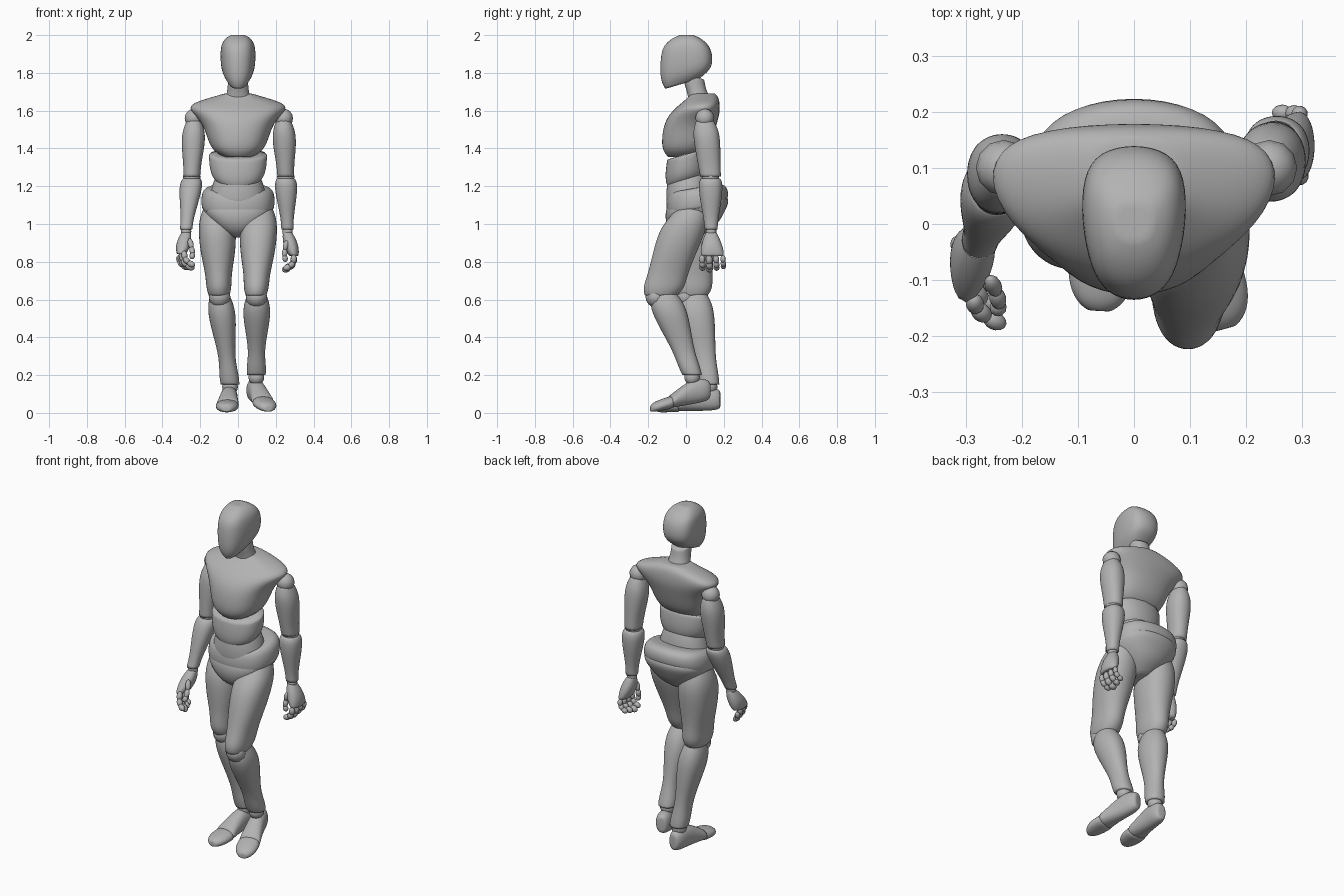
import bpy
import bmesh
import math
from mathutils import Vector, Matrix

cube = bpy.data.objects.get("Cube")
if cube:
    bpy.data.objects.remove(cube, do_unlink=True)

X, Y, Z = Vector((1, 0, 0)), Vector((0, 1, 0)), Vector((0, 0, 1))
SIDES = 12

grey = bpy.data.materials.new("matte grey")
grey.use_nodes = True
grey.diffuse_color = (0.45, 0.45, 0.45, 1)
grey.node_tree.nodes["Principled BSDF"].inputs["Base Color"].default_value = grey.diffuse_color


def finish(name, bm, levels=0):
    """Turn a bmesh into a smooth grey object."""
    bmesh.ops.recalc_face_normals(bm, faces=bm.faces[:])
    for face in bm.faces:
        face.smooth = True
    mesh = bpy.data.meshes.new(name)
    bm.to_mesh(mesh)
    bm.free()
    mesh.materials.append(grey)
    obj = bpy.data.objects.new(name, mesh)
    bpy.context.collection.objects.link(obj)
    if levels:
        obj.modifiers.new("smooth", "SUBSURF").levels = levels
        obj.modifiers["smooth"].render_levels = levels
    return obj


def loft(name, rings, egg=0.0, crease=0.8, power=0.9):
    """Skin rounded rings given as (centre, half width vector, half depth vector)."""
    bm = bmesh.new()
    layer = bm.edges.layers.float.new("crease_edge")
    loops = []
    for centre, u, v in rings:
        loop = []
        for i in range(SIDES):
            angle = math.tau * i / SIDES
            c, s = math.cos(angle), math.sin(angle)
            c = math.copysign(abs(c) ** power, c)
            s = math.copysign(abs(s) ** power, s)
            loop.append(bm.verts.new(centre + (u * c * (1 + egg * s) + v * s) * 1.03))
        loops.append(loop)
    for low, high in zip(loops, loops[1:]):
        for i in range(SIDES):
            j = (i + 1) % SIDES
            bm.faces.new((low[i], low[j], high[j], high[i]))
    for end in (loops[0], loops[-1]):
        for edge in bm.faces.new(end).edges:
            edge[layer] = crease
    return finish(name, bm, 2)


def body(name, rows, tilt=0.0, egg=0.0, power=0.9):
    """Torso part: rows of depth position, height, half width, half depth."""
    rings = [(Vector((0, y, z)), X * rx, (Y + Z * tilt) * ry) for y, z, rx, ry in rows]
    loft(name, rings, egg, power=power)


def limb(name, a, b, rows, crease=0.8):
    """Limb part between two joints: rows of fraction, half width, half depth, depth shift."""
    a, b = Vector(a), Vector(b)
    loft(name, [(a.lerp(b, t) + Y * dy, X * rx, Y * ry) for t, rx, ry, dy in rows], 0, crease)


def balls(name, parts):
    """One object made of stretched balls between point pairs."""
    bm = bmesh.new()
    for a, b, radius in parts:
        axis = Vector(b) - Vector(a)
        matrix = (Matrix.Translation((Vector(a) + Vector(b)) / 2)
                  @ axis.to_track_quat("Z", "Y").to_matrix().to_4x4()
                  @ Matrix.Diagonal((radius, radius, axis.length / 2 + radius * 0.4, 1)))
        bmesh.ops.create_uvsphere(bm, u_segments=12, v_segments=8, radius=1, matrix=matrix)
    finish(name, bm)


def joint(name, point, radius):
    half = Z * radius * 0.6
    balls(name, [(Vector(point) - half, Vector(point) + half, radius)])


# Head and neck: the jaw line slopes down toward the chin
loft("head", [(Vector((0, y, z)), X * rx, (Y + Z * slope) * ry) for y, z, rx, ry, slope in (
    (-.02, 1.742, .046, .09, .3), (-.004, 1.785, .08, .131, .22), (.003, 1.85, .092, .14, .06),
    (.003, 1.92, .092, .133, 0), (.003, 1.96, .084, .107, 0), (.003, 1.988, .062, .068, 0),
    (.003, 2, .035, .035, 0))], egg=.14, power=.75)
body("neck", [(.08, 1.63, .075, .065), (.065, 1.69, .06, .061), (.048, 1.725, .055, .058),
              (.04, 1.78, .052, .056)], tilt=-.25)

# Torso plates from chest down to hips
body("chest", [
    (-.025, 1.355, .075, .07), (-.012, 1.385, .128, .11), (.002, 1.435, .156, .132),
    (.02, 1.52, .18, .14), (.042, 1.575, .224, .135), (.062, 1.615, .262, .118),
    (.08, 1.645, .228, .098), (.092, 1.672, .135, .08), (.088, 1.69, .075, .066)],
    egg=.14, power=.8)
body("rib_band", [(0, 1.22, .105, .095), (0, 1.25, .14, .109), (0, 1.31, .154, .11),
                  (0, 1.37, .155, .1)], tilt=.28)
body("waist_band", [(.01, 1.14, .15, .113), (.005, 1.2, .14, .112), (0, 1.26, .115, .097)], tilt=.28)
body("hip_belt", [(.055, 1.08, .19, .155), (.06, 1.12, .198, .168), (.058, 1.175, .19, .16),
                  (.045, 1.19, .165, .13)], tilt=.18, power=.82)
body("pelvis", [(.03, .938, .045, .065), (.042, .98, .105, .13), (.047, 1.04, .168, .157),
                (.06, 1.09, .195, .17), (.06, 1.12, .185, .158)], tilt=.15, power=.82)

THIGH = ((-.05, .06, .07, 0), (.08, .09, .1, 0), (.24, .102, .126, -.008), (.5, .094, .116, -.008),
         (.75, .069, .106, -.004), (.91, .068, .112, 0), (1, .055, .085, 0))
SHIN = ((-.07, .045, .06, .01), (.05, .066, .088, .004), (.2, .075, .095, 0), (.42, .061, .08, 0),
        (.7, .041, .057, 0), (.9, .053, .058, 0), (1, .05, .052, 0))
UPPER_ARM = ((0, .038, .045, 0), (.18, .06, .07, 0), (.42, .064, .07, 0), (.8, .046, .06, 0),
             (1, .045, .055, 0))
FOREARM = ((0, .047, .052, 0), (.08, .062, .065, 0), (.35, .056, .061, 0), (.78, .033, .039, 0),
           (1, .033, .034, 0))
PALM = ((-.05, .022, .025, 0), (.25, .036, .044, 0), (.65, .04, .06, 0), (1, .025, .062, 0))
FOOT = ((0, .026, .07, .045), (.08, .044, .075, .062), (.28, .046, .078, .068),
        (.5, .053, .06, .05), (.68, .062, .041, .032))
TOES = ((.64, .06, .039, .034), (.84, .062, .033, .03), (.96, .042, .027, .025), (1, .02, .022, .014))


def leg(side, hip, knee, shin_top, ankle, heel, toe, lift):
    limb(side + "_thigh", hip, knee, THIGH)
    limb(side + "_shin", shin_top, ankle, SHIN)
    joint(side + "_knee", Vector(knee).lerp(Vector(shin_top), .6) - Y * .035, .057)
    joint(side + "_ankle", Vector(ankle) - Z * .012, .042)
    # The foot and toe cap run from heel to toe
    heel, toe = Vector(heel), Vector(toe)
    across = (toe - heel).cross(Z).normalized()
    for part, rows in (("_foot", FOOT), ("_toes", TOES)):
        loft(side + part, [(heel.lerp(toe, t) + Z * (mid + lift * (1 - t)), across * w, Z * h)
                           for t, w, mid, h in rows], crease=.4)


def arm(side, shoulder, elbow, wrist, knuckles, spread, curl):
    shoulder, elbow, wrist, knuckles = map(Vector, (shoulder, elbow, wrist, knuckles))
    spread, curl = Vector(spread).normalized(), Vector(curl).normalized()
    joint(side + "_shoulder", shoulder, .05)
    limb(side + "_upper_arm", shoulder - Z * .01, elbow, UPPER_ARM)
    joint(side + "_elbow", elbow, .046)
    limb(side + "_forearm", elbow - Z * .01, wrist, FOREARM)
    joint(side + "_wrist", wrist - Z * .01, .028)
    limb(side + "_palm", wrist - Z * .015, knuckles, PALM, .4)
    # Four curled fingers of three segments, then the thumb
    down = (knuckles - wrist).normalized()
    segments = []
    for i in range(4):
        size = 1.15 - .12 * abs(i - 1)
        point = knuckles + spread * (i - 1.5) * .037
        for step in (down * .034 + curl * .01, down * .022 + curl * .024, curl * .03 + down * .01):
            segments.append((point, point + step * size, .016 * size))
            point = point + step * size
    point = wrist.lerp(knuckles, .45) - spread * .042 + curl * .02
    for step in (down * .045 + curl * .02, down * .035 + curl * .01 - spread * .008, down * .025):
        segments.append((point, point + step, .015))
        point = point + step
    balls(side + "_fingers", segments)


# Left leg bent forward with a raised heel, right leg trailing
leg("left", (.113, .03, 1.08), (.095, -.133, .62), (.1, -.115, .61), (.097, .033, .2),
    (.075, .125, 0), (.162, -.187, 0), .05)
leg("right", (-.113, .055, 1.08), (-.1, .03, .62), (-.095, .04, .61), (-.042, .125, .15),
    (-.042, .182, 0), (-.062, -.155, 0), 0)

# Left arm hanging, right arm swung forward
arm("left", (.241, .1, 1.56), (.253, .13, 1.25), (.262, .133, .97), (.296, .14, .83),
    (0, 1, 0), (-1, 0, 0))
arm("right", (-.232, .1, 1.56), (-.245, .07, 1.25), (-.275, -.03, .97), (-.3, -.082, .84),
    (-.25, .9, -.2), (.8, -.25, -.1))
